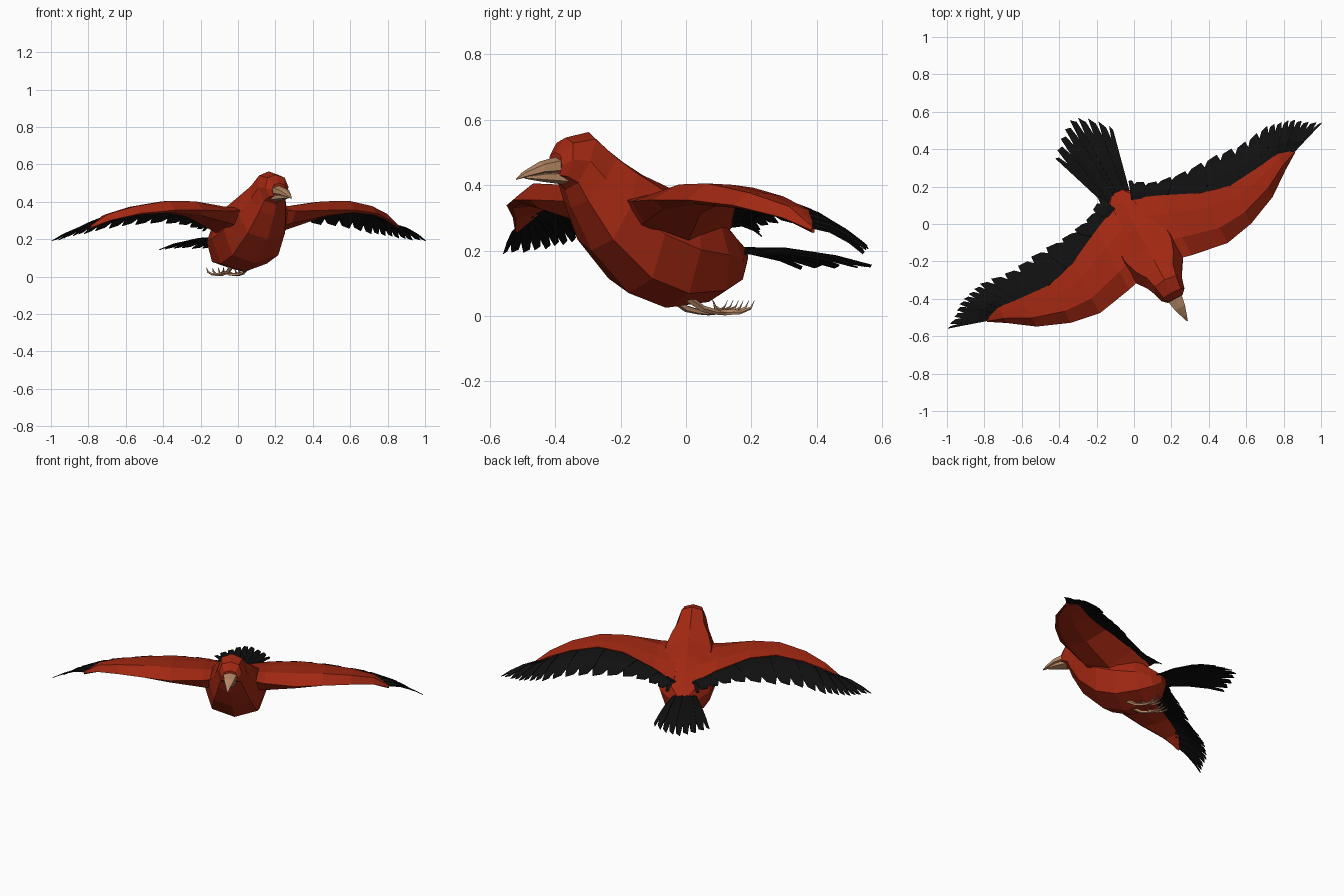
import bpy, bmesh, math
from mathutils import Vector

if "Cube" in bpy.data.objects:
    bpy.data.objects.remove(bpy.data.objects["Cube"])

YAW = math.radians(28.8)   # the bird flies diagonally across the grid


def material(name, rgb):
    m = bpy.data.materials.new(name)
    m.diffuse_color = (*rgb, 1)
    m.use_nodes = True
    m.node_tree.nodes["Principled BSDF"].inputs["Base Color"].default_value = m.diffuse_color
    return m


RED = material("red plumage", (0.36, 0.021, 0.006))
BLACK = material("black feathers", (0.005, 0.005, 0.005))
TAN = material("tan horn", (0.47, 0.25, 0.135))


def finish(name, bm, mat, mirror=False, thick=0):
    bmesh.ops.recalc_face_normals(bm, faces=bm.faces)
    me = bpy.data.meshes.new(name)
    bm.to_mesh(me)
    bm.free()
    me.materials.append(mat)
    ob = bpy.data.objects.new(name, me)
    bpy.context.collection.objects.link(ob)
    ob.rotation_euler.z = YAW
    if thick:
        s = ob.modifiers.new("thickness", 'SOLIDIFY')
        s.thickness, s.offset = thick, 0
    if mirror:
        ob.modifiers.new("mirror", 'MIRROR')
    return ob


def loft(bm, rings):
    """Skin a row of point rings and close both ends."""
    vs = [[bm.verts.new(p) for p in r] for r in rings]
    n = len(vs[0])
    for a, b in zip(vs, vs[1:]):
        for i in range(n):
            j = (i + 1) % n
            bm.faces.new((a[i], a[j], b[j], b[i]))
    bm.faces.new(vs[0])
    bm.faces.new(vs[-1])


def oval(top, bottom, hw, sides=8):
    """Boxy oval between a top and a bottom (y, z) point."""
    t, b = Vector((0, *top)), Vector((0, *bottom))
    mid, up = (t + b) / 2, (t - b) / 2
    sq = lambda v: math.copysign(abs(v) ** 0.82, v)
    return [mid + up * sq(math.cos(a)) + Vector((hw * sq(math.sin(a)), 0, 0))
            for a in (math.tau * i / sides for i in range(sides))]


def fan(bm, roots, tips, step, lift):
    """Overlapping blades running from a root path to a tip path."""
    last = len(roots) - 1

    def along(path, t):
        t = min(max(t, 0), last)
        i = min(int(t), last - 1)
        return Vector(path[i]).lerp(Vector(path[i + 1]), t - i)

    for k in range(int(last / step) + 1):
        t = k * step

        def p(dt, s):
            q = along(roots, t + dt * step).lerp(along(tips, t + dt * step), s)
            q.z += lift * 4 * s * (1 - s) + 0.003 * (k % 2)
            return bm.verts.new(q)

        rows = [(p(-.6, 0), p(.6, 0)), (p(-.6, .4), p(.6, .4)),
                (p(-.55, .75), p(.55, .75)), (p(-.3, 1), p(.3, .95))]
        for (a, b), (c, d) in zip(rows, rows[1:]):
            bm.faces.new((a, b, d, c))


# Body, neck and head: (top y, z), (bottom y, z), half width
bm = bmesh.new()
loft(bm, [oval(*r) for r in (
    ((.195, .21), (.195, .15), .04),
    ((.13, .26), (.16, .09), .10),
    ((.05, .33), (.08, .043), .155),
    ((-.03, .38), (-.07, .025), .185),
    ((-.15, .43), (-.20, .07), .185),
    ((-.22, .47), (-.33, .20), .15),
    ((-.27, .505), (-.40, .33), .105),
    ((-.34, .562), (-.42, .385), .085),
    ((-.42, .545), (-.445, .41), .07),
    ((-.455, .50), (-.46, .42), .045))])
finish("body", bm, RED)

# Beak halves
for name, rings in (
    ("upper_beak", (((-.43, .492), (-.43, .435), .05), ((-.51, .472), (-.51, .432), .034),
                    ((-.565, .443), (-.565, .422), .014), ((-.592, .42), (-.592, .416), .003))),
    ("lower_beak", (((-.43, .445), (-.43, .402), .044), ((-.50, .44), (-.50, .41), .028),
                    ((-.56, .428), (-.56, .419), .008)))):
    bm = bmesh.new()
    loft(bm, [oval(*r, sides=6) for r in rings])
    finish(name, bm, TAN)

# Red inner wings: x, front y, front z, back y, back z, crown z, underside z
bm = bmesh.new()
rings = []
for x, yf, zf, yb, zb, zc, zu in (
        (.06, -.26, .36, .125, .27, .365, .18),
        (.19, -.295, .35, .07, .33, .375, .235),
        (.39, -.33, .355, -.025, .385, .402, .315),
        (.55, -.30, .355, -.068, .392, .405, .345),
        (.72, -.23, .338, -.055, .365, .377, .335),
        (.85, -.137, .302, -.04, .325, .335, .308),
        (.94, -.08, .263, -.068, .268, .272, .262)):
    at = lambda f: yf + (yb - yf) * f
    rings.append([(x, yf, zf), (x, at(.3), zc), (x, at(.7), (zc * 2 + zb) / 3), (x, yb, zb),
                  (x, at(.98), zb - .012), (x, at(.55), min(zu, zb - .014)),
                  (x, at(.12), (zu + zf) / 2 - .008)])
loft(bm, rings)
finish("wing_coverts", bm, RED, mirror=True)

# Black flight feathers, wing tip to body
bm = bmesh.new()
fan(bm,
    [(.92, -.082, .272), (.90, -.07, .285), (.87, -.065, .30), (.83, -.06, .322), (.77, -.06, .345),
     (.64, -.075, .375), (.47, -.06, .385), (.25, .03, .345), (.12, .09, .295), (.05, .12, .27)],
    [(1.142, -.01, .19), (1.07, .034, .195), (1.015, .08, .207), (.943, .1, .22), (.864, .118, .23),
     (.71, .095, .262), (.54, .113, .28), (.347, .115, .285), (.19, .145, .26), (.087, .22, .24)],
    .5, .018)
finish("flight_feathers", bm, BLACK, mirror=True, thick=.004)

# Tail
bm = bmesh.new()
fan(bm,
    [(-.08, .15, .19), (-.05, .15, .2), (-.01, .15, .207), (.03, .15, .2), (.06, .15, .19)],
    [(-.2, .51, .143), (-.11, .6, .148), (-.02, .66, .152), (.07, .605, .15), (.148, .51, .148)],
    .5, .02)
finish("tail_feathers", bm, BLACK, thick=.005)

# Legs, toes and claws: tapering tubes trailing behind the belly
bm = bmesh.new()


def tube(points, radii):
    loft(bm, [[Vector(p) + Vector((math.cos(a), 0.4 * math.sin(a), math.sin(a))) * r
               for a in (math.tau * i / 5 for i in range(5))]
              for p, r in zip(points, radii)])


tube([(.05, -.03, .06), (.05, .03, .022), (.05, .075, .012), (.05, .115, .011)], (.012, .010, .008, .010))
for dx in (-.035, 0, .035):
    tube([(.05, .11, .011), (.05 + dx * .7, .15, .012), (.05 + dx, .18, .025), (.05 + dx, .192, .048)],
         (.009, .007, .006, .001))
tube([(.05, .1, .011), (.05, .075, .025), (.05, .065, .05)], (.007, .006, .001))
finish("legs_and_feet", bm, TAN, mirror=True)
